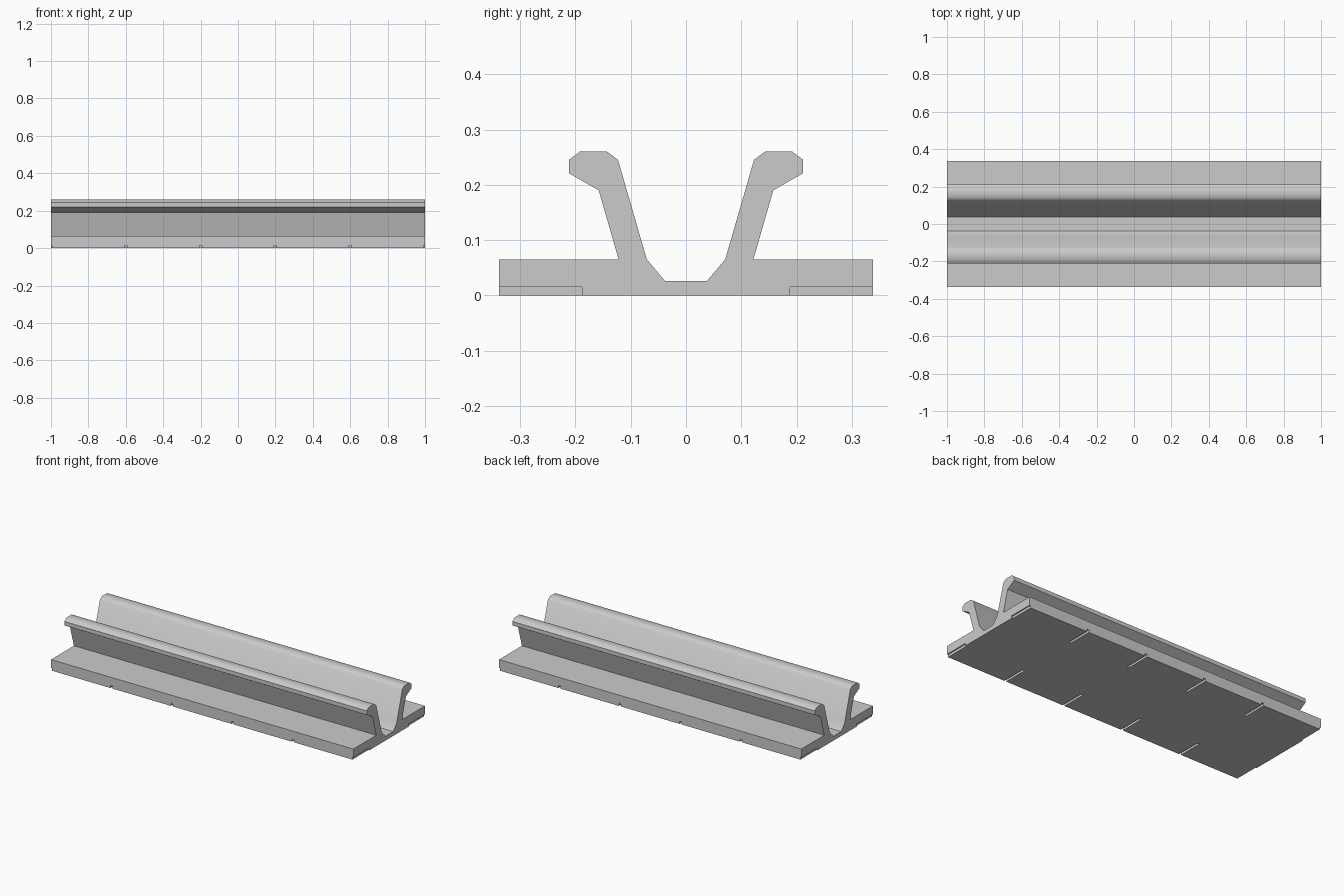
import bpy
import bmesh
import math

cube = bpy.data.objects.get("Cube")
if cube:
    bpy.data.objects.remove(cube, do_unlink=True)

grey = bpy.data.materials.new("plain grey")
grey.use_nodes = True
colour = (0.6, 0.6, 0.6, 1)
grey.diffuse_color = colour
grey.node_tree.nodes["Principled BSDF"].inputs["Base Color"].default_value = colour


def make_object(name, bm):
    bmesh.ops.recalc_face_normals(bm, faces=bm.faces)
    mesh = bpy.data.meshes.new(name)
    bm.to_mesh(mesh)
    bm.free()
    mesh.materials.append(grey)
    obj = bpy.data.objects.new(name, mesh)
    bpy.context.collection.objects.link(obj)
    return obj


def add_box(bm, x, y, z, size):
    made = bmesh.ops.create_cube(bm, size=1)["verts"]
    bmesh.ops.scale(bm, verts=made, vec=size)
    bmesh.ops.translate(bm, verts=made, vec=(x, y, z))


# Rail: half cross-section (y, z), mirrored and extruded along x
half = [(0.338, 0), (0.338, 0.065), (0.122, 0.065), (0.158, 0.19),
        (0.212, 0.221), (0.212, 0.245), (0.192, 0.26), (0.143, 0.26),
        (0.123, 0.245), (0.071, 0.065), (0.038, 0.026)]
section = half + [(-y, z) for y, z in reversed(half)]
bm = bmesh.new()
end = bm.faces.new([bm.verts.new((-1, y, z)) for y, z in section])
grown = bmesh.ops.extrude_face_region(bm, geom=[end], use_keep_orig=True)["geom"]
bmesh.ops.translate(bm, vec=(2, 0, 0),
                    verts=[v for v in grown if isinstance(v, bmesh.types.BMVert)])
rail = make_object("channel_rail", bm)

# Slots under both flanges, with half slots at the ends
bm = bmesh.new()
for i in range(6):
    for side in (-1, 1):
        add_box(bm, -1 + 0.4 * i, side * 0.288, 0, (0.014, 0.2, 0.03))
cutter = make_object("slot_cutter", bm)
cutter.hide_render = True

cut = rail.modifiers.new("slots", "BOOLEAN")
cut.operation = "DIFFERENCE"
cut.solver = "EXACT"
cut.object = cutter
bpy.ops.object.select_all(action="DESELECT")
bpy.context.view_layer.objects.active = rail
rail.select_set(True)
bpy.ops.object.modifier_apply(modifier=cut.name)
bpy.data.objects.remove(cutter, do_unlink=True)
bpy.ops.object.shade_smooth_by_angle(angle=math.radians(40))
